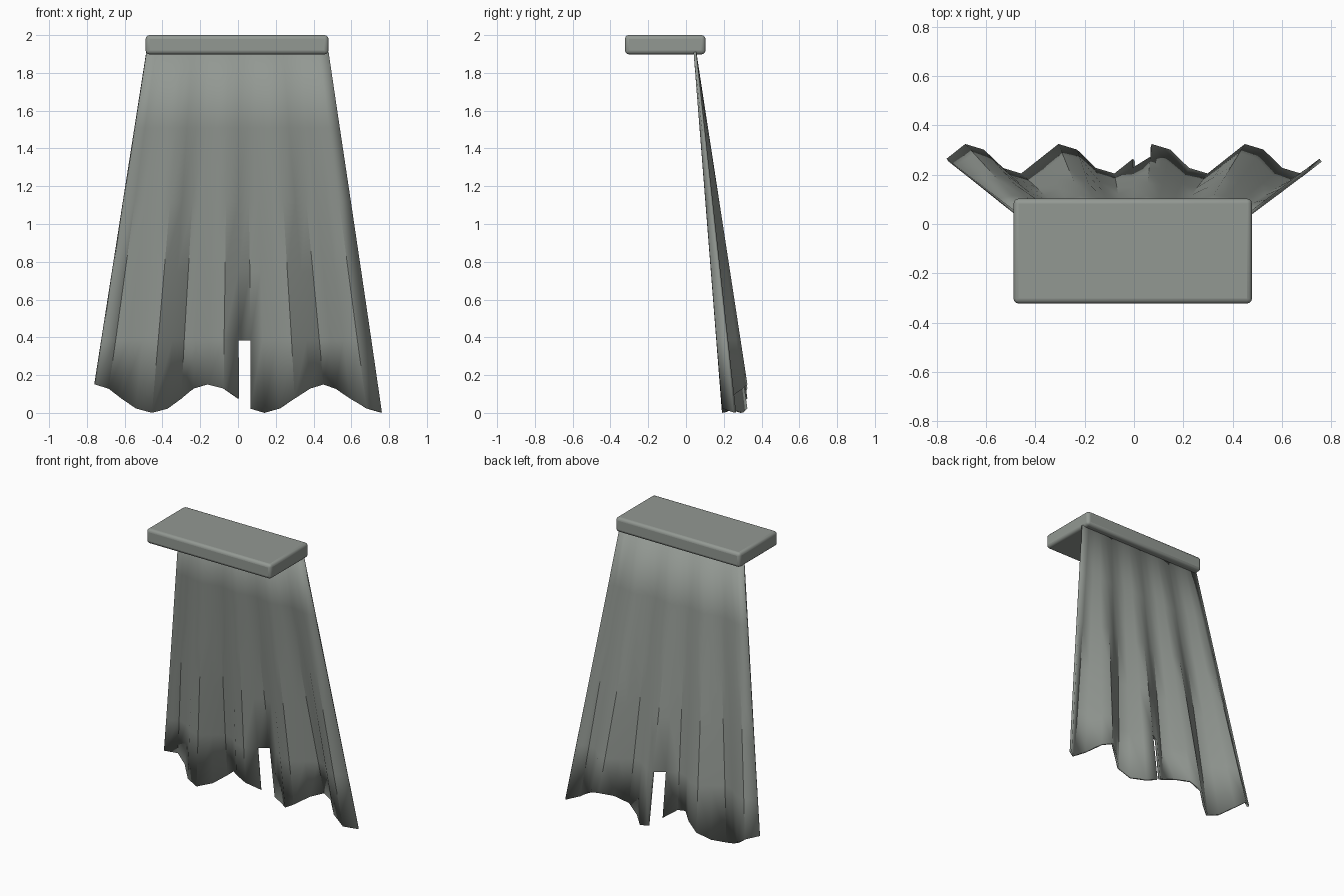
import bpy, bmesh, math

if "Cube" in bpy.data.objects:
    bpy.data.objects.remove(bpy.data.objects["Cube"])

mat = bpy.data.materials.new("grey_cloth")
mat.diffuse_color = (0.29, 0.315, 0.29, 1)
mat.use_nodes = True
mat.node_tree.nodes["Principled BSDF"].inputs["Base Color"].default_value = mat.diffuse_color

# Shoulder block with softened edges
bpy.ops.mesh.primitive_cube_add(size=1, location=(-0.005, -0.11, 1.949))
block = bpy.context.object
block.name = "shoulder_block"
block.scale = (0.968, 0.426, 0.102)
bpy.ops.object.transform_apply(location=False, rotation=False, scale=True)
block.data.materials.append(mat)
bev = block.modifiers.new("soft_edges", 'BEVEL')
bev.width = 0.02
bev.segments = 3
bpy.ops.object.shade_smooth_by_angle(angle=math.radians(30))

# Pleated cape sheet: widens, leans back and folds deeper toward the hem
COLS = 20
TOP = 1.91
ROW_Z = [None, 0.385, 0.75, 1.12, 1.51, TOP]   # None = ragged hem
bm = bmesh.new()
grid = []
for rz in ROW_Z:
    row = []
    for i in range(COLS + 1):
        hem = 0.077 + 0.075 * math.cos(i * math.pi / 4)
        z = hem if rz is None else rz
        t = (TOP - z) / (TOP - hem)
        x = -0.004 + (2 * i / COLS - 1) * (0.482 + 0.275 * t)
        y = 0.055 + 0.21 * t + 0.063 * t * math.sin(2 * math.pi * i / 5)
        row.append(bm.verts.new((x, y, z)))
    grid.append(row)
for r in range(len(ROW_Z) - 1):
    for i in range(COLS):
        if r == 0 and i == 10:      # slit in the hem
            continue
        bm.faces.new((grid[r][i], grid[r][i + 1], grid[r + 1][i + 1], grid[r + 1][i]))
mesh = bpy.data.meshes.new("cape")
bm.to_mesh(mesh)
bm.free()
mesh.materials.append(mat)
cape = bpy.data.objects.new("cape", mesh)
bpy.context.collection.objects.link(cape)

# Smooth folds, with the deep pleats kept crisp
bpy.ops.object.select_all(action='DESELECT')
cape.select_set(True)
bpy.context.view_layer.objects.active = cape
bpy.ops.object.shade_smooth_by_angle(angle=math.radians(30))

# Cloth thickness toward the front
sol = cape.modifiers.new("thickness", 'SOLIDIFY')
sol.thickness = 0.015
sol.offset = 1
